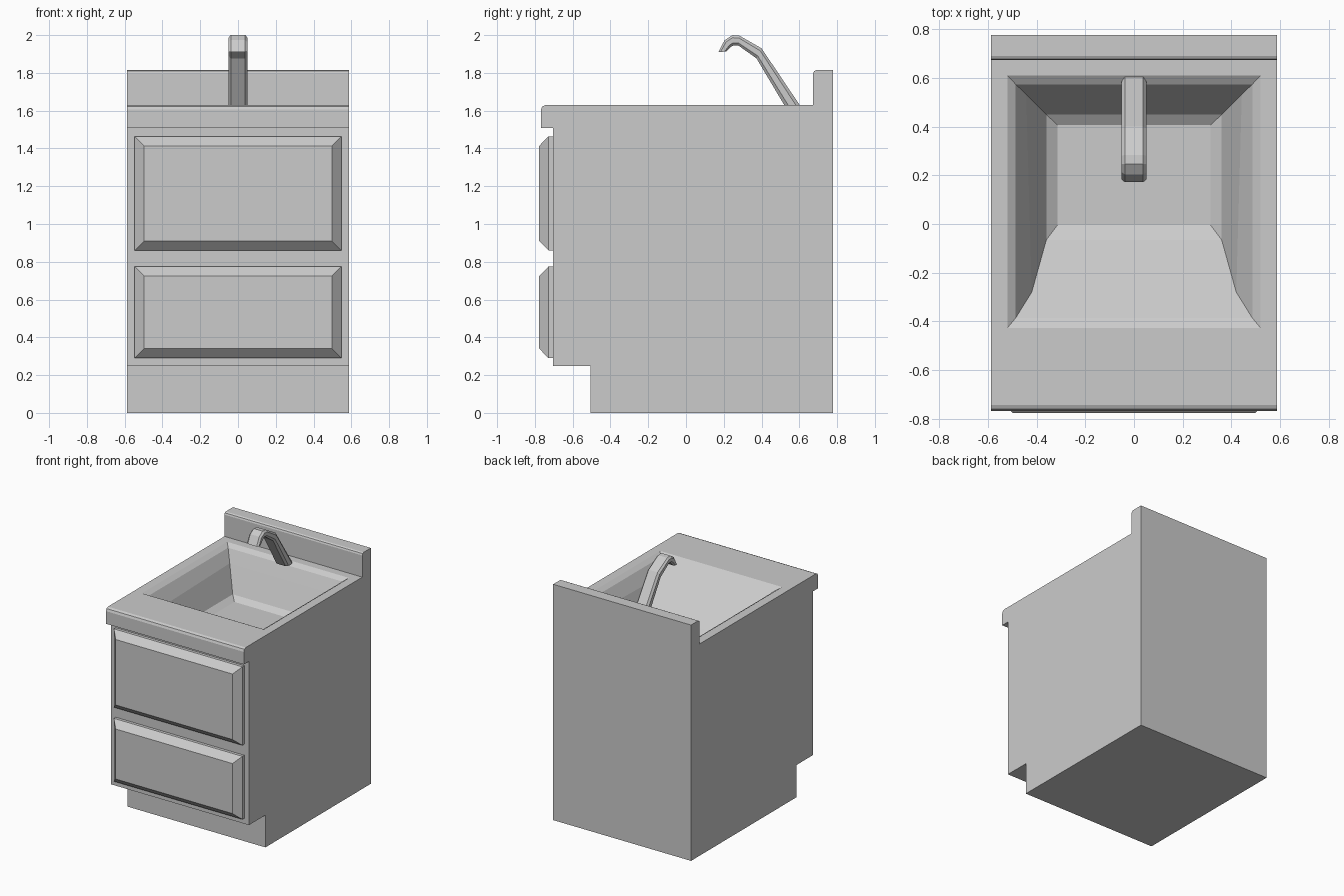
import bpy, bmesh

if "Cube" in bpy.data.objects:
    bpy.data.objects.remove(bpy.data.objects["Cube"])


def loft(name, rings):
    """Skin a list of equal-length point rings and cap both ends."""
    bm = bmesh.new()
    loops = [[bm.verts.new(p) for p in ring] for ring in rings]
    n = len(loops[0])
    for a, b in zip(loops, loops[1:]):
        for i in range(n):
            j = (i + 1) % n
            bm.faces.new((a[i], a[j], b[j], b[i]))
    bm.faces.new(loops[0])
    bm.faces.new(loops[-1])
    bmesh.ops.recalc_face_normals(bm, faces=bm.faces)
    mesh = bpy.data.meshes.new(name)
    bm.to_mesh(mesh)
    bm.free()
    obj = bpy.data.objects.new(name, mesh)
    bpy.context.collection.objects.link(obj)
    return obj


# Cabinet with toe kick, counter lip and backsplash: one side profile (y, z)
W = 0.587
profile = [(-0.505, 0), (0.777, 0), (0.777, 1.815), (0.69, 1.815),
           (0.678, 1.809), (0.673, 1.797), (0.673, 1.63), (-0.743, 1.63),
           (-0.761, 1.622), (-0.768, 1.605), (-0.768, 1.508), (-0.705, 1.508),
           (-0.705, 0.248), (-0.505, 0.248)]
cabinet = loft("cabinet", [[(x, y, z) for y, z in profile] for x in (-W, W)])

# Sink basin cutter: half width at back and front, back y, front y, height
basin_rings = [(0.52, 0.52, 0.61, -0.427, 1.70),
               (0.52, 0.52, 0.61, -0.427, 1.63),
               (0.486, 0.486, 0.574, -0.386, 1.607),
               (0.443, 0.42, 0.532, -0.28, 1.515),
               (0.36, 0.36, 0.45, -0.065, 1.33),
               (0.315, 0.315, 0.406, -0.005, 1.30)]
basin = loft("basin_cutter", [[(-b, yb, z), (b, yb, z), (f, yf, z), (-f, yf, z)]
                              for b, f, yb, yf, z in basin_rings])
basin.hide_render = True
basin.hide_set(True)
cut = cabinet.modifiers.new("basin", 'BOOLEAN')
cut.operation = 'DIFFERENCE'
cut.solver = 'EXACT'
cut.object = basin

# Drawer fronts with a wide chamfer
for name, z0, z1 in (("upper_drawer", 0.86, 1.464), ("lower_drawer", 0.29, 0.775)):
    rings = []
    for y, inset in ((-0.70, 0), (-0.728, 0), (-0.777, 0.05)):
        x, a, b = 0.547 - inset, z0 + inset, z1 - inset
        rings.append([(-x, y, a), (x, y, a), (x, y, b), (-x, y, b)])
    loft(name, rings)

# Faucet: pairs of outer and inner path points (y, z), chamfered box section
stations = [((0.605, 1.625), (0.523, 1.625)), ((0.40, 1.93), (0.373, 1.877)),
            ((0.283, 1.997), (0.277, 1.945)), ((0.246, 2.0), (0.25, 1.945)),
            ((0.204, 1.973), (0.238, 1.938)), ((0.172, 1.91), (0.214, 1.913))]
section = [(-0.038, 0), (0.038, 0), (0.051, 0.25), (0.051, 0.75),
           (0.038, 1), (-0.038, 1), (-0.051, 0.75), (-0.051, 0.25)]
loft("faucet", [[(x, o[0] + (i[0] - o[0]) * t, o[1] + (i[1] - o[1]) * t)
                 for x, t in section] for o, i in stations])
